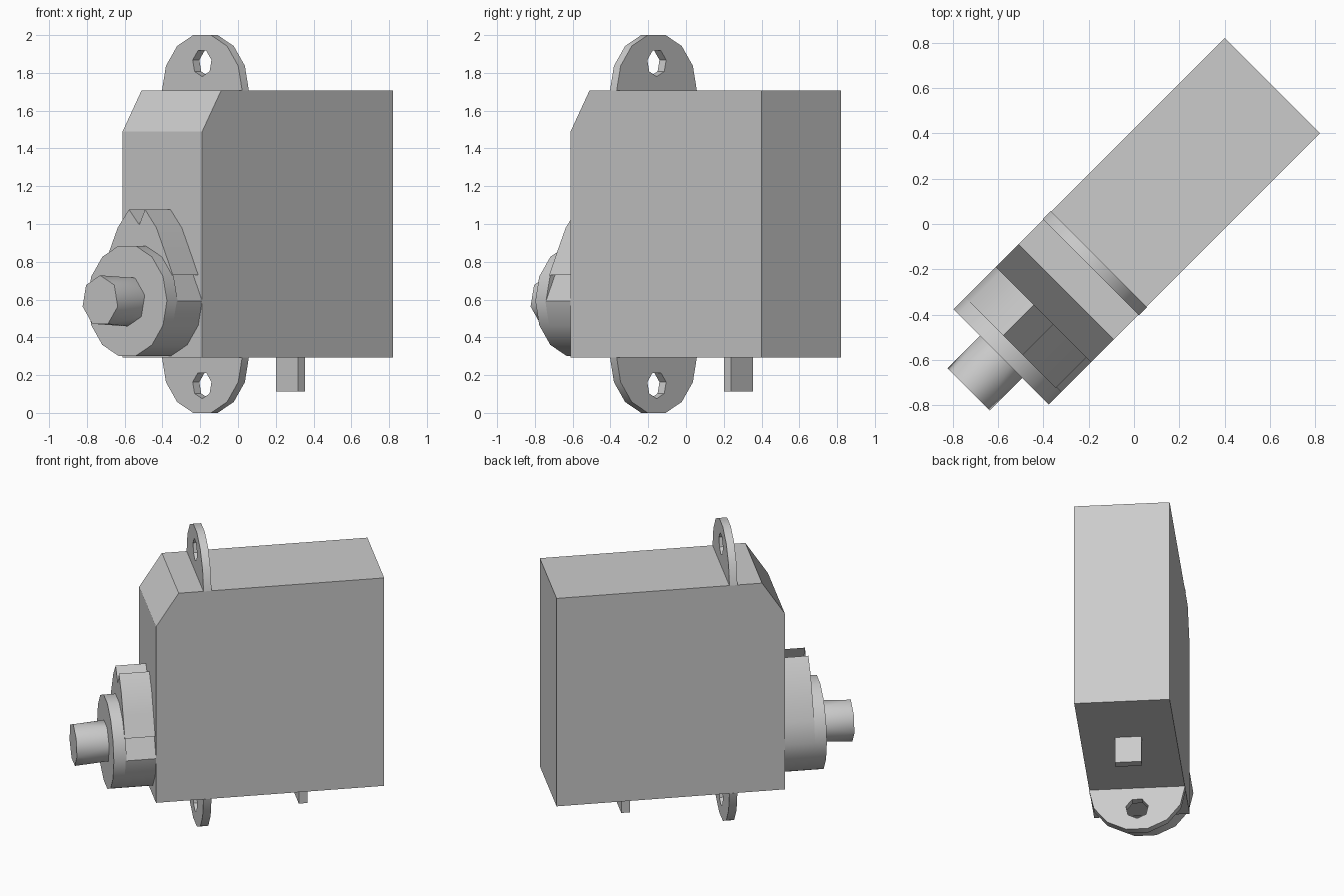
import bpy, bmesh
from math import sin, cos, pi, radians
from mathutils import Matrix

if "Cube" in bpy.data.objects:
    bpy.data.objects.remove(bpy.data.objects["Cube"], do_unlink=True)

grey = bpy.data.materials.new("plain grey")
grey.use_nodes = True
grey.diffuse_color = (0.6, 0.6, 0.6, 1)
grey.node_tree.nodes["Principled BSDF"].inputs["Base Color"].default_value = (0.6, 0.6, 0.6, 1)

TURN = Matrix.Rotation(radians(45), 4, "Z")   # the casing stands diagonally
HALF = 0.298                                  # half width of the casing
LOW, HIGH = 0.2925, 1.7075                    # casing bottom and top
R = 0.30
AXIS_Z = 0.593                                # height of the output shaft


def finish(name, bm):
    bmesh.ops.recalc_face_normals(bm, faces=bm.faces[:])
    bm.transform(TURN)
    mesh = bpy.data.meshes.new(name)
    bm.to_mesh(mesh)
    bm.free()
    obj = bpy.data.objects.new(name, mesh)
    bpy.context.collection.objects.link(obj)
    mesh.materials.append(grey)
    bpy.ops.object.select_all(action="DESELECT")
    obj.select_set(True)
    bpy.context.view_layer.objects.active = obj
    bpy.ops.object.shade_smooth_by_angle(angle=radians(30))
    return obj


def ring(sides, radius, z, start=0.0):
    # polygon points in the cross plane; start is measured from straight up
    return [(radius * sin(start + 2 * pi * i / sides),
             z + radius * cos(start + 2 * pi * i / sides)) for i in range(sides)]


def extrude(name, loops, depth, place):
    # fill an outline (with optional holes) and push it along depth
    bm = bmesh.new()
    edges = []
    for loop in loops:
        verts = [bm.verts.new(place(a, b)) for a, b in loop]
        edges += [bm.edges.new((verts[i - 1], verts[i])) for i in range(len(verts))]
    if len(loops) == 1:
        bm.faces.new(verts)
    else:
        bmesh.ops.triangle_fill(bm, edges=edges, use_beauty=True)
    new = bmesh.ops.extrude_face_region(bm, geom=bm.faces[:])["geom"]
    bmesh.ops.translate(bm, vec=depth, verts=[v for v in new if isinstance(v, bmesh.types.BMVert)])
    return finish(name, bm)


def along(name, loops, near, far):
    return extrude(name, loops, (far - near, 0, 0), lambda a, b: (near, a, b))


# casing with a sloped upper front edge
side = [(-0.566, LOW), (0.863, LOW), (0.863, HIGH), (-0.424, HIGH), (-0.566, 1.49)]
extrude("casing", [side], (0, 2 * HALF, 0), lambda a, b: (a, -HALF, b))

# rounded mounting ears with a screw hole, above and below
for name, base, sign in (("upper_ear", HIGH, 1), ("lower_ear", LOW, -1)):
    arc = [(R * sin(t * pi / 14), base + sign * R * cos(t * pi / 14)) for t in range(-7, 8, 2)]
    hole = ring(7, 0.072, base + sign * 0.145, pi / 7)
    along(name, [arc, hole], -0.269, -0.219)

# gear housing: round below, narrowing to a small rounded top
below = [(a, b) for a, b in ring(14, HALF, AXIS_Z, pi / 14) if b < AXIS_Z + 0.01]
right = [(0.268, 0.73), (0.205, 0.86), (0.145, 0.98), (0.06, 1.077)]
left = [(-a, b) for a, b in reversed(right)]
along("gear_housing", [left + right[::-1] + below], -0.756, -0.56)

# round collar
along("shaft_collar", [ring(14, HALF, AXIS_Z, pi / 14)], -0.83, -0.75)

# seven-sided shaft whose ends are turned half a step from each other
bm = bmesh.new()
front = [bm.verts.new((-1.032, a, b)) for a, b in ring(7, 0.135, AXIS_Z)]
back = [bm.verts.new((-0.825, a, b)) for a, b in ring(7, 0.135, AXIS_Z, pi / 7)]
bm.faces.new(front)
bm.faces.new(back)
for i in range(7):
    j = (i + 1) % 7
    bm.faces.new((front[i], front[j], back[i]))
    bm.faces.new((back[i], front[j], back[j]))
finish("output_shaft", bm)

# cable stub under the casing
stub = [(-0.083, 0.113), (0.083, 0.113), (0.083, LOW + 0.01), (-0.083, LOW + 0.01)]
along("cable_stub", [stub], 0.366, 0.42)
